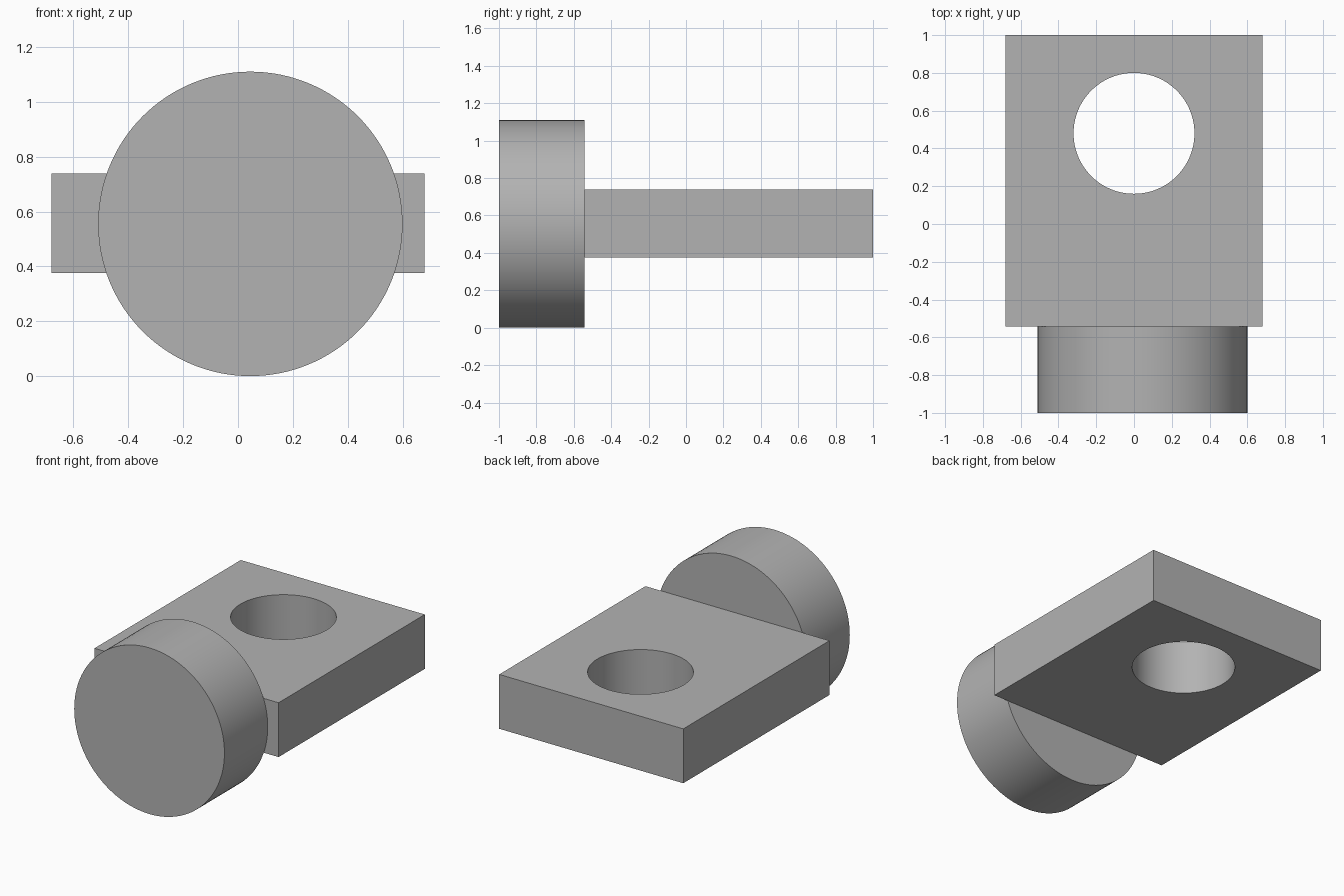
import bpy
import math

cube = bpy.data.objects.get("Cube")
if cube:
    bpy.data.objects.remove(cube, do_unlink=True)

grey = bpy.data.materials.new("plain_grey")
grey.use_nodes = True
colour = (0.45, 0.45, 0.45, 1)
grey.diffuse_color = colour
grey.node_tree.nodes["Principled BSDF"].inputs["Base Color"].default_value = colour

JOINT_Y = -0.543  # where the plate meets the disc


def finish(obj, name):
    obj.name = name
    obj.data.materials.append(grey)
    return obj


def cylinder(name, radius, depth, location, rotation=(0, 0, 0)):
    bpy.ops.mesh.primitive_cylinder_add(vertices=128, radius=radius, depth=depth,
                                        location=location, rotation=rotation)
    return finish(bpy.context.object, name)


# Rectangular plate
bpy.ops.mesh.primitive_cube_add(size=1, location=(0, (1 + JOINT_Y) / 2, 0.557))
plate = finish(bpy.context.object, "plate")
plate.scale = (1.36, 1 - JOINT_Y, 0.363)
bpy.ops.object.transform_apply(location=False, rotation=False, scale=True)

# Round through-hole in the plate
cutter = cylinder("hole_cutter", 0.32, 1, (0, 0.48, 0.557))
cutter.hide_render = True
hole = plate.modifiers.new("hole", 'BOOLEAN')
hole.operation = 'DIFFERENCE'
hole.solver = 'EXACT'
hole.object = cutter
bpy.context.view_layer.objects.active = plate
bpy.ops.object.modifier_apply(modifier=hole.name)
bpy.data.objects.remove(cutter, do_unlink=True)

# Upright disc on the front end
disc = cylinder("front_disc", 0.555, JOINT_Y + 1, (0.045, (JOINT_Y - 1) / 2, 0.555),
                (math.pi / 2, 0, 0))

# Smooth round walls, sharp rims
for obj in (plate, disc):
    bpy.ops.object.select_all(action='DESELECT')
    obj.select_set(True)
    bpy.context.view_layer.objects.active = obj
    bpy.ops.object.shade_smooth_by_angle(angle=math.radians(30))
